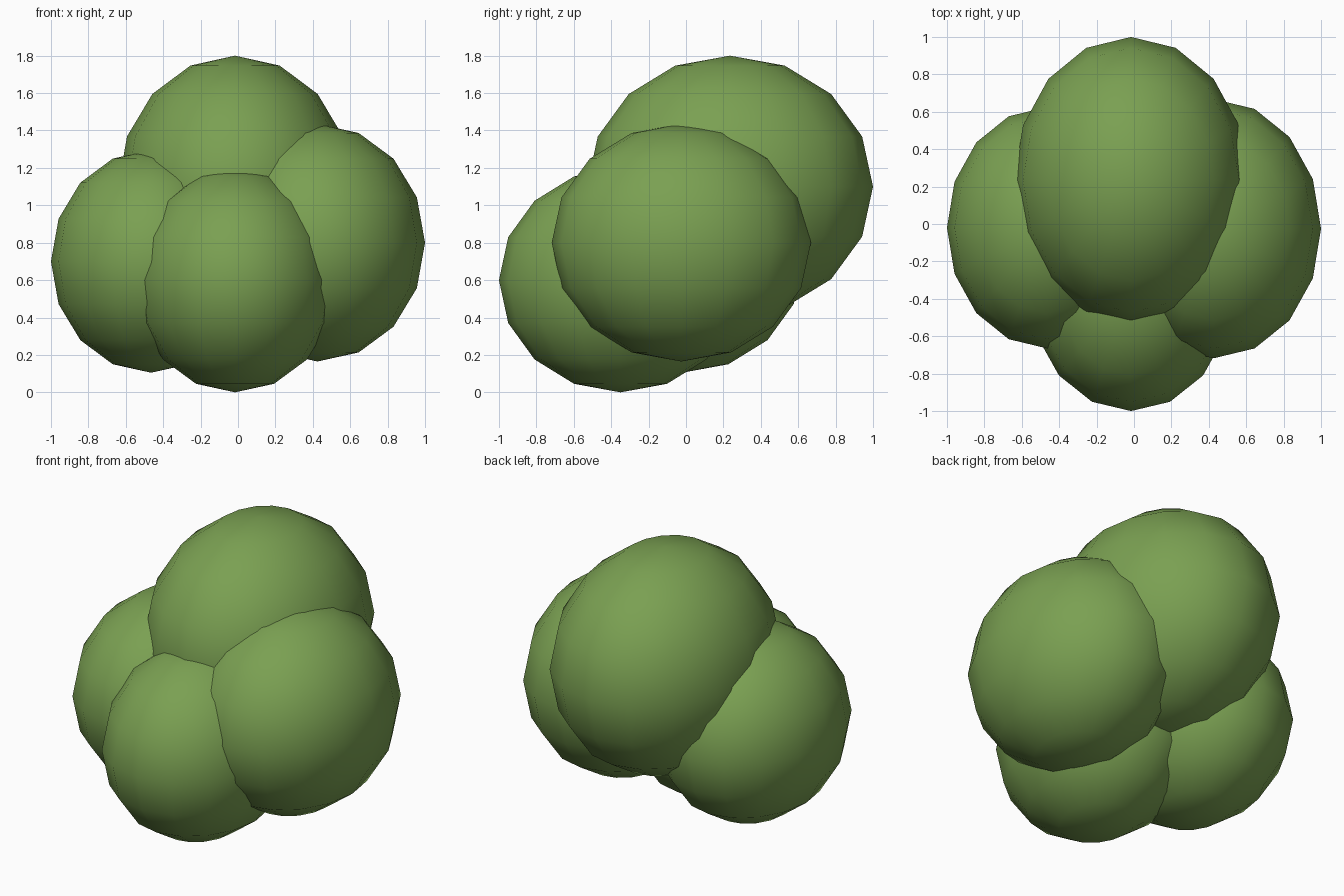
import bpy

# Remove the default cube
cube = bpy.data.objects.get("Cube")
if cube:
    bpy.data.objects.remove(cube, do_unlink=True)

# Single foliage colour
leaf = bpy.data.materials.new("leaf_green")
leaf.use_nodes = True
colour = (0.195, 0.352, 0.084, 1.0)
leaf.diffuse_color = colour
shader = next(n for n in leaf.node_tree.nodes if n.type == 'BSDF_PRINCIPLED')
shader.inputs["Base Color"].default_value = colour
shader.inputs["Roughness"].default_value = 0.9


def clump(name, centre, radii):
    """Smooth, stretched low-poly sphere forming one lobe of the bush."""
    bpy.ops.mesh.primitive_uv_sphere_add(segments=16, ring_count=8, radius=1, location=centre)
    lobe = bpy.context.object
    lobe.name = lobe.data.name = name
    lobe.scale = radii
    bpy.ops.object.transform_apply(location=False, rotation=False, scale=True)
    bpy.ops.object.shade_smooth()
    lobe.data.materials.append(leaf)
    return lobe


# Four overlapping lobes
clump("back_foliage", (-0.016, 0.235, 1.10), (0.625, 0.765, 0.70))
clump("left_foliage", (0.425, -0.025, 0.80), (0.575, 0.693, 0.635))
clump("right_foliage", (-0.465, -0.02, 0.70), (0.535, 0.645, 0.595))
clump("front_foliage", (-0.016, -0.35, 0.60), (0.545, 0.65, 0.60))
